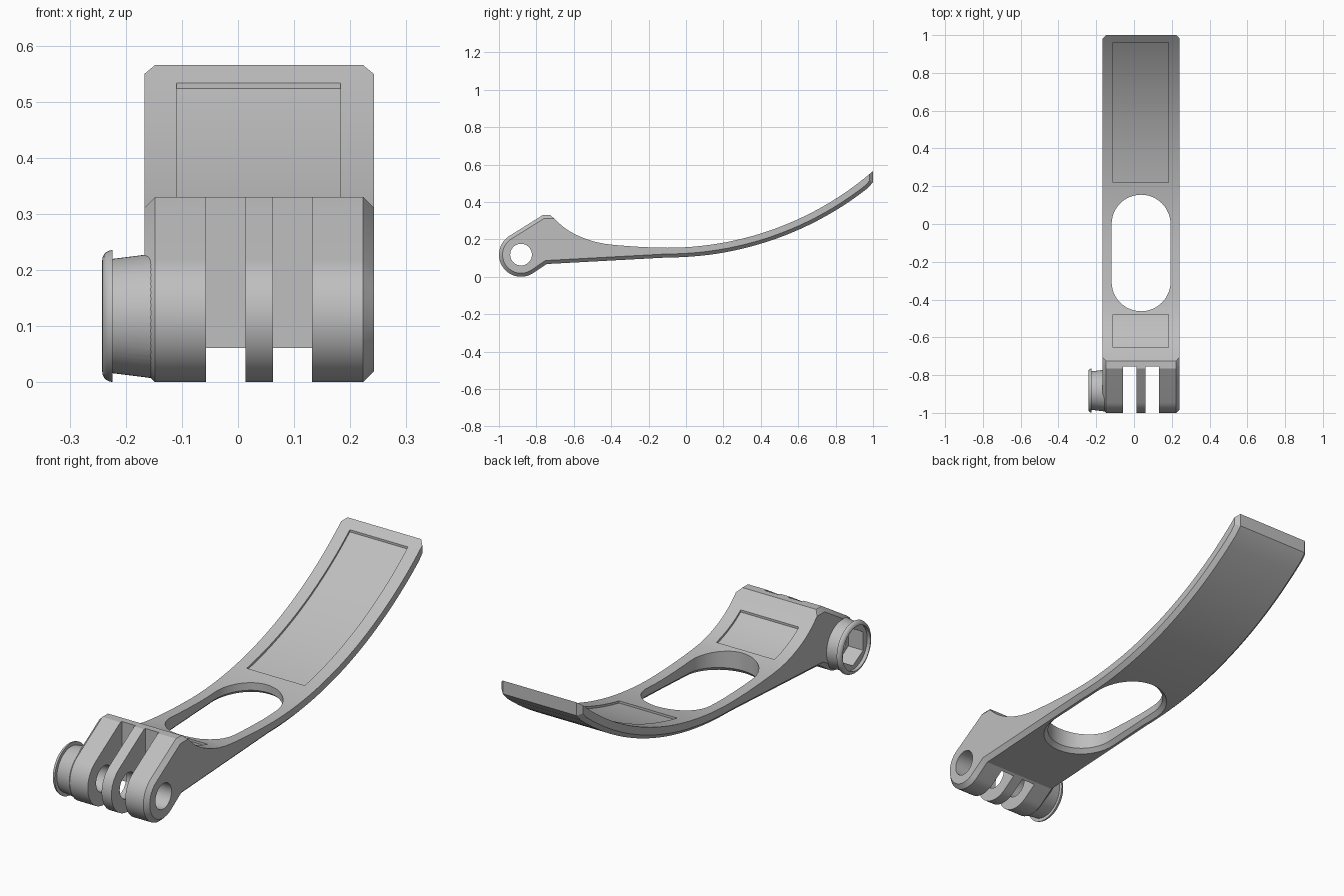
import bpy, bmesh
from math import sin, cos, pi, radians, sqrt
from mathutils import Vector

if "Cube" in bpy.data.objects:
    bpy.data.objects.remove(bpy.data.objects["Cube"])

LEFT, RIGHT = 0.242, -0.167      # side planes of the lever
MID = (LEFT + RIGHT) / 2
CHAMFER = 0.019
PIVOT = Vector((-0.882, 0.118))  # pivot centre in (y, z)
RADIUS = 0.118

grey = bpy.data.materials.new("plain_grey")
grey.use_nodes = True
grey.diffuse_color = (0.52, 0.52, 0.52, 1)
grey.node_tree.nodes["Principled BSDF"].inputs["Base Color"].default_value = grey.diffuse_color


def loft(name, rings):
    """Closed solid through matching rings of points."""
    bm = bmesh.new()
    loops = [[bm.verts.new(p) for p in ring] for ring in rings]
    n = len(loops[0])
    for a, b in zip(loops, loops[1:]):
        for i in range(n):
            j = (i + 1) % n
            bm.faces.new((a[i], a[j], b[j], b[i]))
    bm.faces.new(loops[0])
    bm.faces.new(loops[-1])
    bmesh.ops.recalc_face_normals(bm, faces=bm.faces)
    mesh = bpy.data.meshes.new(name)
    bm.to_mesh(mesh)
    bm.free()
    mesh.materials.append(grey)
    ob = bpy.data.objects.new(name, mesh)
    bpy.context.collection.objects.link(ob)
    return ob


def at_x(x, profile):
    return [(x, p[0], p[1]) for p in profile]


def circle(r, n, start=0):
    return [PIVOT + r * Vector((cos(start + 2 * pi * i / n), sin(start + 2 * pi * i / n)))
            for i in range(n)]


def combine(target, tool, operation):
    tool.hide_render = True
    mod = target.modifiers.new(tool.name, 'BOOLEAN')
    mod.operation, mod.object, mod.solver = operation, tool, 'EXACT'
    bpy.context.view_layer.objects.active = target
    bpy.ops.object.modifier_apply(modifier=mod.name)
    bpy.data.objects.remove(tool)


def smooth_path(pts, steps):
    """Catmull-Rom curve through a few points."""
    pts = [Vector(p) for p in pts]
    ext = [2 * pts[0] - pts[1]] + pts + [2 * pts[-1] - pts[-2]]
    out = []
    for a, b, c, d in zip(ext, ext[1:], ext[2:], ext[3:]):
        for i in range(steps):
            t = i / steps
            out.append(0.5 * (2 * b + (c - a) * t + (2 * a - 5 * b + 4 * c - d) * t * t
                              + (3 * b - a - 3 * c + d) * t ** 3))
    return out


def arm_arc(r, low, end, n=24):
    """Upswept arc of the arm, starting level at y = -0.1."""
    ys = [-0.1 + (end + 0.1) * i / n for i in range(n + 1)]
    return [Vector((y, low + r - sqrt(r * r - (y + 0.1) ** 2))) for y in ys]


def height(path, y):
    for a, b in zip(path, path[1:]):
        if a.x <= y <= b.x:
            return a.y + (b.y - a.y) * (y - a.x) / (b.x - a.x)
    return path[-1].y


# Side outline: pivot round, underside, tip, upper surface, brow of the head
head_curve = smooth_path([(-0.725, 0.33), (-0.65, 0.262), (-0.56, 0.212),
                          (-0.44, 0.177), (-0.25, 0.16), (-0.1, 0.155)], 3)
upper = head_curve + arm_arc(1.68, 0.155, 1.0)
under = [Vector((-0.745, 0.068))] + arm_arc(1.735, 0.103, 0.97)
pivot_round = [PIVOT + RADIUS * Vector((cos(radians(a)), sin(radians(a))))
               for a in [122 + 182 * i / 28 for i in range(29)]]
outline = pivot_round + under + [Vector((1, 0.505))] + upper[::-1] + [Vector((-0.765, 0.33))]

# Side faces are inset by the chamfer everywhere except along the upper surface
first_top = len(pivot_round) + len(under) + 1
last_top = first_top + len(upper) - 1
inset = []
count = len(outline)
for i, p in enumerate(outline):
    e1 = (p - outline[i - 1]).normalized()
    e2 = (outline[(i + 1) % count] - p).normalized()
    n1, n2 = Vector((-e1.y, e1.x)), Vector((-e2.y, e2.x))
    d1 = 0 if first_top < i <= last_top else CHAMFER
    d2 = 0 if first_top <= i < last_top else CHAMFER
    det = n1.x * n2.y - n1.y * n2.x
    if abs(det) < 0.001:
        shift = n1 * d1
    else:
        shift = Vector((d1 * n2.y - d2 * n1.y, n1.x * d2 - n2.x * d1)) / det
    inset.append(p + shift)

lever = loft("lever", [at_x(RIGHT, inset), at_x(RIGHT + CHAMFER, outline),
                       at_x(LEFT - CHAMFER, outline), at_x(LEFT, inset)])

# Nut boss with a rounded outer rim
rim = 0.018
boss_rings = []
for i in range(6):
    a = pi / 2 * i / 5
    boss_rings.append(at_x(-LEFT + rim * (1 - sin(a)), circle(0.1175 - rim * (1 - cos(a)), 64)))
boss_rings.append(at_x(-0.1, circle(0.1175, 64)))
combine(lever, loft("nut_boss", boss_rings), 'UNION')

# Two slots between the hinge fingers
for x0, x1 in ((-0.057, 0.013), (0.062, 0.132)):
    box = [(-1.1, -0.1), (-0.755, -0.1), (-0.755, 0.5), (-1.1, 0.5)]
    combine(lever, loft("slot_cutter", [at_x(x0, box), at_x(x1, box)]), 'DIFFERENCE')

# Bolt bore and hexagonal nut pocket
combine(lever, loft("bore_cutter", [at_x(-0.5, circle(0.058, 40)),
                                    at_x(0.5, circle(0.058, 40))]), 'DIFFERENCE')
combine(lever, loft("hex_cutter", [at_x(-0.5, circle(0.084, 6, pi / 2)),
                                   at_x(-0.15, circle(0.084, 6, pi / 2))]), 'DIFFERENCE')


# Long oval opening, chamfered on the underside
def oval(grow, lift):
    ring = []
    for y, start in ((-0.001, 0), (-0.306, pi)):
        for i in range(25):
            a = start + pi * i / 24
            px, py = MID + (0.156 + grow) * cos(a), y + (0.156 + grow) * sin(a)
            ring.append((px, py, height(under, py) + lift if lift < 0.2 else 0.5))
    return ring


combine(lever, loft("oval_cutter", [oval(0.03, -0.012), oval(0, 0.018), oval(0, 0.5)]),
        'DIFFERENCE')

# Shallow pad recesses following the upper surface
for y0, y1 in ((0.22, 0.962), (-0.655, -0.48)):
    run = [Vector((y0, height(upper, y0)))] + [p for p in upper if y0 + 0.005 < p.x < y1 - 0.005]
    run.append(Vector((y1, height(upper, y1))))
    band = [(p.x, p.y - 0.01) for p in run] + [(p.x, p.y + 0.05) for p in reversed(run)]
    combine(lever, loft("recess_cutter", [at_x(-0.11, band), at_x(0.183, band)]), 'DIFFERENCE')

bpy.ops.object.select_all(action='DESELECT')
lever.select_set(True)
bpy.context.view_layer.objects.active = lever
bpy.ops.object.shade_smooth_by_angle(angle=radians(25))
